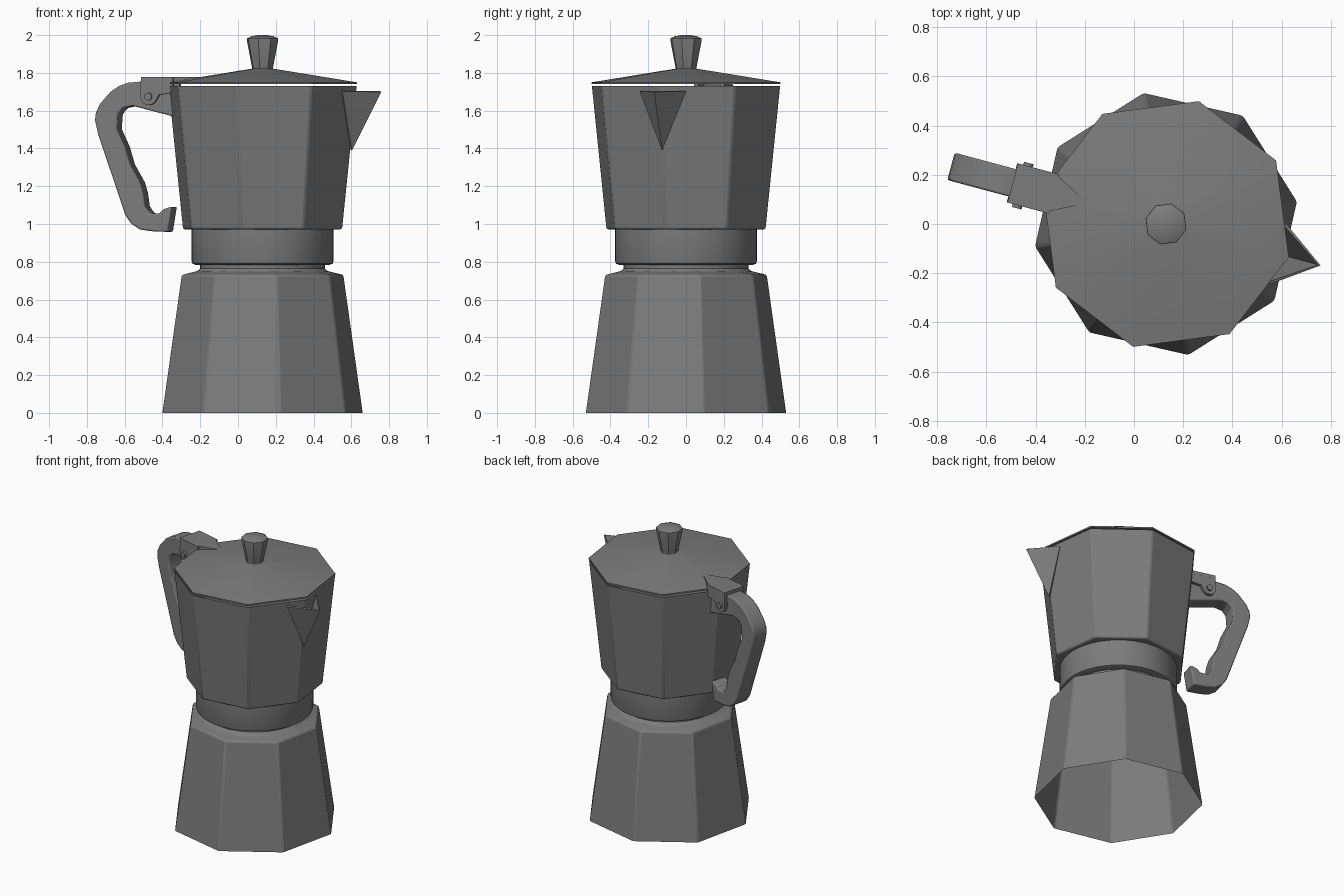
import bpy, bmesh, math
from mathutils import Matrix, Vector

if "Cube" in bpy.data.objects:
    bpy.data.objects.remove(bpy.data.objects["Cube"], do_unlink=True)

AXIS = Vector((0.13, 0, 0))      # vertical axis of the pot
SPOUT = math.radians(-15)        # direction of the spout
HANDLE = math.radians(165)       # direction of the handle

metal = bpy.data.materials.new("dark_grey_metal")
metal.use_nodes = True
GREY = (0.2, 0.2, 0.2, 1)
metal.diffuse_color = GREY
metal.node_tree.nodes["Principled BSDF"].inputs["Base Color"].default_value = GREY


def finish(name, bm, turn=0.0, bevel=0.0, smooth=True):
    bmesh.ops.recalc_face_normals(bm, faces=bm.faces)
    mesh = bpy.data.meshes.new(name)
    bm.to_mesh(mesh)
    bm.free()
    mesh.materials.append(metal)
    obj = bpy.data.objects.new(name, mesh)
    obj.location = AXIS
    obj.rotation_euler.z = turn
    bpy.context.collection.objects.link(obj)
    if bevel:
        mod = obj.modifiers.new("soft_edges", 'BEVEL')
        mod.width, mod.segments = bevel, 2
        mod.limit_method, mod.angle_limit = 'ANGLE', math.radians(30)
    if smooth:
        bpy.ops.object.select_all(action='DESELECT')
        obj.select_set(True)
        bpy.context.view_layer.objects.active = obj
        bpy.ops.object.shade_smooth_by_angle(angle=math.radians(32))
    return obj


def lathe(name, profile, sides, turn=0.0, bevel=0.0, cap_low=False, cap_high=False):
    """Revolve (radius, height) points around the pot axis."""
    bm = bmesh.new()
    rings = []
    for r, z in profile:
        rings.append([bm.verts.new((r * math.cos(math.tau * i / sides),
                                    r * math.sin(math.tau * i / sides), z))
                      for i in range(sides)])
    for low, high in zip(rings, rings[1:]):
        for i in range(sides):
            j = (i + 1) % sides
            bm.faces.new((low[i], low[j], high[j], high[i]))
    if cap_low:
        bm.faces.new(rings[0])
    if cap_high:
        bm.faces.new(rings[-1])
    return finish(name, bm, turn, bevel)


def slab(name, outline, width, offset=0.0, bevel=0.0):
    """Extrude a side outline (distance, height) across the handle direction."""
    bm = bmesh.new()
    face = bm.faces.new([bm.verts.new((u, offset - width / 2, z)) for u, z in outline])
    out = bmesh.ops.extrude_face_region(bm, geom=[face])
    moved = [v for v in out["geom"] if isinstance(v, bmesh.types.BMVert)]
    bmesh.ops.translate(bm, verts=moved, vec=(0, width, 0))
    return finish(name, bm, HANDLE, bevel)


# Faceted boiler, open underneath, with a shallow shoulder
lathe("boiler", [(0.54, 0), (0.436, 0.73), (0.345, 0.752)], 8,
      math.radians(9.7), bevel=0.01)

# Round neck and collar
lathe("neck", [(0.36, 0.745), (0.338, 0.755), (0.33, 0.765), (0.33, 0.785)], 64, cap_high=True)
lathe("collar", [(0.33, 0.782), (0.355, 0.784), (0.371, 0.79), (0.375, 0.802), (0.375, 0.972)],
      64, cap_low=True)

# Faceted upper jug
lathe("jug", [(0.437, 0.972), (0.517, 1.73)], 8, SPOUT, bevel=0.01, cap_low=True)

# Lid with a thin rim, and the faceted knob
lathe("lid", [(0.517, 1.74), (0.517, 1.75), (0.06, 1.822)], 8, SPOUT,
      cap_low=True, cap_high=True)
lathe("knob", [(0.062, 1.815), (0.057, 1.826), (0.086, 1.972), (0.085, 1.983),
               (0.06, 1.994), (0.025, 2.0)], 8, SPOUT, cap_low=True, cap_high=True)

# V-shaped pouring spout
bm = bmesh.new()
tip = bm.verts.new((0.64, 0, 1.705))
foot = bm.verts.new((0.48, 0, 1.395))
for side in (-1, 1):
    corner = bm.verts.new((0.465, side * 0.118, 1.705))
    bm.faces.new((tip, corner, foot))
spout = finish("spout", bm, SPOUT, smooth=False)
wall = spout.modifiers.new("wall", 'SOLIDIFY')
wall.thickness = 0.012
wall.offset = 0 - 1

# Hooked handle
slab("handle", [
    (0.47, 1.715), (0.64, 1.755), (0.724, 1.748), (0.775, 1.73), (0.82, 1.7), (0.878, 1.635),
    (0.9, 1.59), (0.905, 1.55), (0.888, 1.476), (0.74, 1.05), (0.708, 1.003),
    (0.658, 0.971), (0.6, 0.962), (0.505, 0.958), (0.483, 1.093), (0.533, 1.077),
    (0.55, 1.056), (0.604, 1.056), (0.631, 1.093), (0.642, 1.168), (0.658, 1.22),
    (0.713, 1.316), (0.74, 1.407), (0.785, 1.503), (0.779, 1.582), (0.752, 1.614),
    (0.697, 1.625), (0.47, 1.568)], 0.115, bevel=0.008)

# Hinge: top plate, two rounded cheeks and a pin
slab("hinge_plate", [(0.645, 1.752), (0.645, 1.777), (0.47, 1.777), (0.47, 1.752)], 0.165)
PIN = (0.603, 1.675)
arc = [(PIN[0] + 0.045 * math.cos(a), PIN[1] + 0.045 * math.sin(a))
       for a in (-math.pi * k / 8 for k in range(8))]
for side, label in ((-1, "left"), (1, "right")):
    slab("hinge_cheek_" + label,
         [(0.645, 1.777)] + arc + [(0.545, 1.685), (0.47, 1.695), (0.47, 1.777)],
         0.022, side * 0.071)
bm = bmesh.new()
bmesh.ops.create_cone(bm, cap_ends=True, segments=24, radius1=0.02, radius2=0.02, depth=0.19,
                      matrix=Matrix.Translation((PIN[0], 0, PIN[1]))
                      @ Matrix.Rotation(math.pi / 2, 4, 'X'))
finish("hinge_pin", bm, HANDLE)

# Tapered tab joining the hinge to the lid
bm = bmesh.new()
plan = ((0.49, 0.082), (0.49, -0.082), (0.33, 0))
low, high = [[bm.verts.new((u, v, z)) for u, v in plan] for z in (1.745, 1.777)]
bm.faces.new(low)
bm.faces.new(high)
for i in range(3):
    j = (i + 1) % 3
    bm.faces.new((low[i], low[j], high[j], high[i]))
finish("lid_tab", bm, HANDLE, smooth=False)
